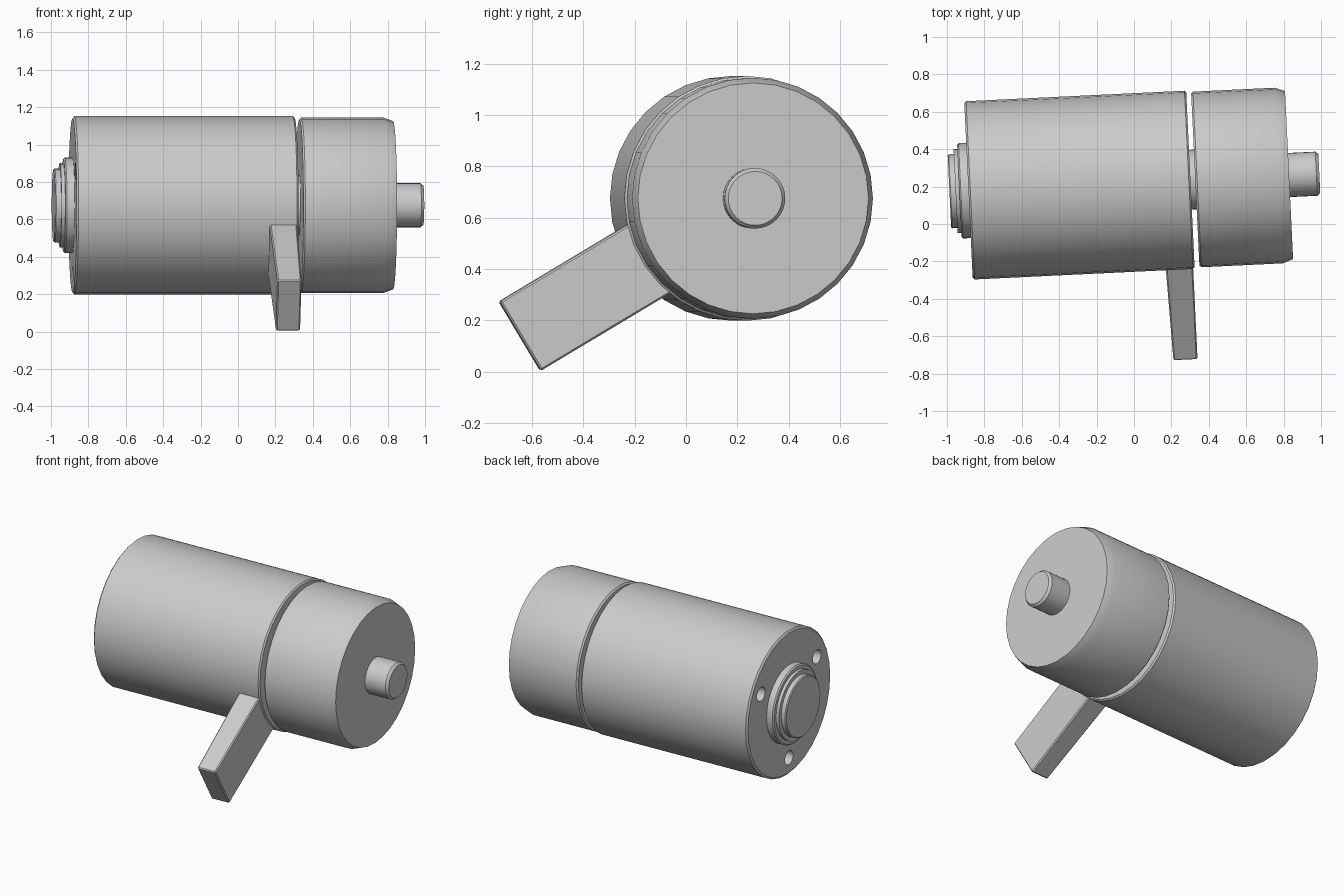
import bpy, bmesh, math
from mathutils import Matrix, Vector

if "Cube" in bpy.data.objects:
    bpy.data.objects.remove(bpy.data.objects["Cube"], do_unlink=True)

# One plain grey for every part
grey = bpy.data.materials.new("plain_grey")
grey.use_nodes = True
colour = (0.6, 0.6, 0.6, 1)
grey.diffuse_color = colour
grey.node_tree.nodes["Principled BSDF"].inputs["Base Color"].default_value = colour

# The motor axis runs along local x, turned slightly about z
FRAME = Matrix.Translation((0, 0.222, 0.675)) @ Matrix.Rotation(math.radians(2.75), 4, "Z")


def finish(name, bm):
    bmesh.ops.recalc_face_normals(bm, faces=bm.faces)
    mesh = bpy.data.meshes.new(name)
    bm.to_mesh(mesh)
    bm.free()
    mesh.materials.append(grey)
    obj = bpy.data.objects.new(name, mesh)
    bpy.context.collection.objects.link(obj)
    obj.matrix_world = FRAME
    return obj


def lathe(name, profile, segments=32, offset=(0, 0)):
    """Solid of revolution about x from (position, radius) pairs."""
    bm = bmesh.new()
    rings = []
    for s, r in profile:
        angles = [math.tau * i / segments for i in range(segments)]
        rings.append([bm.verts.new((s, offset[0] + r * math.cos(a), offset[1] + r * math.sin(a)))
                      for a in angles])
    for low, high in zip(rings, rings[1:]):
        for i in range(segments):
            j = (i + 1) % segments
            bm.faces.new((low[i], low[j], high[j], high[i]))
    bm.faces.new(rings[0])
    bm.faces.new(rings[-1])
    return finish(name, bm)


def smooth(obj):
    bpy.ops.object.select_all(action="DESELECT")
    obj.select_set(True)
    bpy.context.view_layer.objects.active = obj
    bpy.ops.object.shade_smooth_by_angle(angle=math.radians(30))


# Main housing with three blind screw holes in its rear face
housing = lathe("housing", [(-0.886, 0.465), (-0.876, 0.477), (0.293, 0.477), (0.302, 0.468)])
for k in range(3):
    a = math.radians(30 + 120 * k)
    cutter = lathe("hole_cutter", [(-1, 0.046), (-0.78, 0.046)], 20,
                   (0.365 * math.cos(a), 0.365 * math.sin(a)))
    cutter.hide_render = True
    mod = housing.modifiers.new("screw_hole", "BOOLEAN")
    mod.operation = "DIFFERENCE"
    mod.solver = "EXACT"
    mod.object = cutter
    bpy.context.view_layer.objects.active = housing
    bpy.ops.object.modifier_apply(modifier=mod.name)
    bpy.data.objects.remove(cutter, do_unlink=True)

# Rotating drum with a chamfered outer rim
drum = lathe("drum", [(0.328, 0.46), (0.338, 0.47), (0.775, 0.47), (0.83, 0.45)])

# Hub bridging the narrow gap, and the output shaft
hub = lathe("hub", [(0.29, 0.16), (0.34, 0.16)])
shaft = lathe("shaft", [(0.82, 0.118), (0.976, 0.118), (0.992, 0.105)])

# Stepped boss on the rear face
boss = lathe("rear_boss", [(-0.87, 0.255), (-0.927, 0.255), (-0.935, 0.247), (-0.935, 0.225),
                           (-0.955, 0.225), (-0.955, 0.198), (-0.982, 0.198), (-0.988, 0.192)])

# Mounting arm: slightly tapered block sloping down and forward
bm = bmesh.new()
bmesh.ops.create_cube(bm, size=1)
for v in bm.verts:
    tip = v.co.y < 0
    inner = v.co.x < 0
    v.co = Vector(((0.165 if tip else 0.145) if inner else 0.294,
                   0 if tip else 0.66,
                   0.157 if v.co.z > 0 else -0.157))
bmesh.ops.bevel(bm, geom=bm.edges[:], offset=0.007, segments=1, affect="EDGES")
bm.transform(Matrix.Translation((0, -0.882, -0.537)) @ Matrix.Rotation(math.radians(30.9), 4, "X"))
arm = finish("mounting_arm", bm)

for part in (housing, drum, hub, shaft, boss, arm):
    smooth(part)
